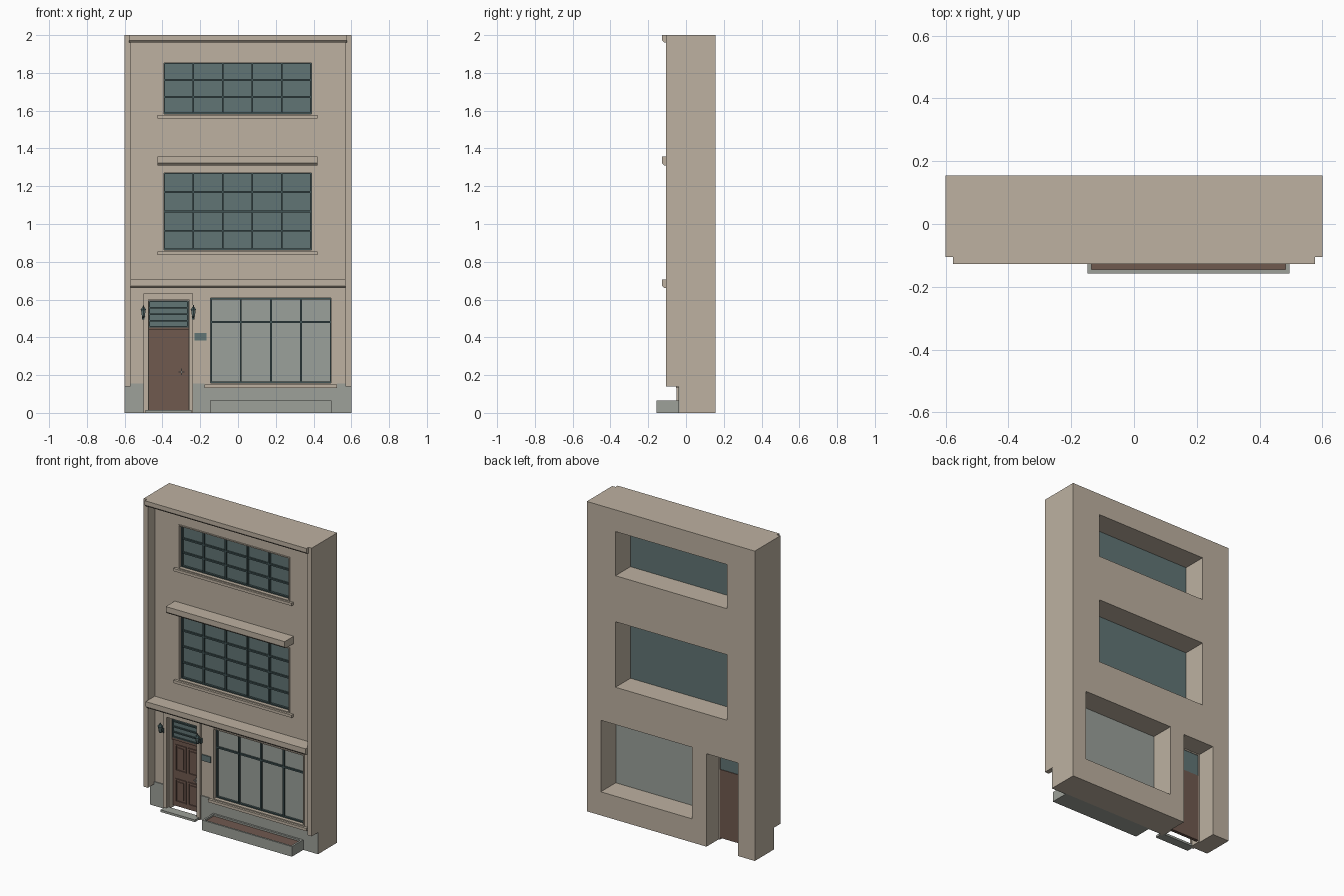
import bpy, bmesh
from mathutils import Matrix

cube = bpy.data.objects.get("Cube")
if cube:
    bpy.data.objects.remove(cube, do_unlink=True)


def material(name, r, g, b):
    m = bpy.data.materials.new(name)
    m.use_nodes = True
    m.diffuse_color = (r, g, b, 1)
    m.node_tree.nodes["Principled BSDF"].inputs["Base Color"].default_value = (r, g, b, 1)
    return m


STONE = material("tan stone", 0.51, 0.44, 0.355)
GREY = material("grey plinth", 0.34, 0.355, 0.32)
GLASS = material("teal glass", 0.12, 0.178, 0.178)
PALE = material("pale shop glass", 0.325, 0.355, 0.325)
FRAME = material("dark teal frame", 0.05, 0.085, 0.088)
WOOD = material("brown wood", 0.16, 0.1, 0.078)
METAL = material("light metal", 0.5, 0.48, 0.44)

WALL = -0.035   # front plane of the wall
BACK = 0.155    # rear plane
HALF = 0.6      # half width


def finish(name, bm, mat):
    bmesh.ops.recalc_face_normals(bm, faces=bm.faces)
    mesh = bpy.data.meshes.new(name)
    bm.to_mesh(mesh)
    bm.free()
    mesh.materials.append(mat)
    ob = bpy.data.objects.new(name, mesh)
    bpy.context.collection.objects.link(ob)
    return ob


def add_box(bm, x, y, z):
    size = [b - a for a, b in (x, y, z)]
    mid = [(a + b) / 2 for a, b in (x, y, z)]
    bmesh.ops.create_cube(bm, size=1, matrix=Matrix.Translation(mid) @ Matrix.Diagonal((*size, 1)))


def boxes(name, mat, *parts):
    bm = bmesh.new()
    for part in parts:
        add_box(bm, *part)
    return finish(name, bm, mat)


def moulding(name, x0, x1, z0, z1):
    """Projecting ledge with a chamfered lower edge."""
    bm = bmesh.new()
    profile = [(WALL, z0), (-0.115, z0), (-0.127, z0 + 0.012), (-0.127, z1), (WALL, z1)]
    face = bm.faces.new([bm.verts.new((x0, y, z)) for y, z in profile])
    ext = bmesh.ops.extrude_face_region(bm, geom=[face])["geom"]
    bmesh.ops.translate(bm, vec=(x1 - x0, 0, 0), verts=[v for v in ext if isinstance(v, bmesh.types.BMVert)])
    return finish(name, bm, STONE)


def border(x0, x1, z0, z1, w, y):
    """Four bars just inside a rectangle."""
    return [((x0, x0 + w), y, (z0, z1)), ((x1 - w, x1), y, (z0, z1)),
            ((x0 + w, x1 - w), y, (z0, z0 + w)), ((x0 + w, x1 - w), y, (z1 - w, z1))]


def window(name, x0, x1, z0, z1, columns, rails, glass):
    """Pane with a stone lining, dark frame and glazing bars on its front."""
    boxes(name + "_glass", glass, ((x0, x1), (-0.004, 0.002), (z0, z1)))
    boxes(name + "_lining", STONE, *border(x0, x1, z0, z1, 0.007, (WALL - 0.006, -0.004)))
    a, b, c, d = x0 + 0.007, x1 - 0.007, z0 + 0.007, z1 - 0.007
    bars = border(a, b, c, d, 0.007, (-0.018, -0.004))
    for i in range(1, columns):
        x = a + (b - a) * i / columns
        bars.append(((x - 0.005, x + 0.005), (-0.016, -0.004), (c, d)))
    for t in rails:
        z = c + (d - c) * t
        bars.append(((a, b), (-0.015, -0.004), (z - 0.005, z + 0.005)))
    boxes(name + "_bars", FRAME, *bars)


# Main wall with openings cut right through
wall = boxes("main_wall", STONE, ((-HALF, HALF), (WALL, BACK), (0, 2)))
upper = (-0.4, 0.395, 1.575, 1.86)
middle = (-0.4, 0.395, 0.855, 1.278)
shop = (-0.152, 0.5, 0.152, 0.614)
door = (-0.48, -0.255, -0.1, 0.6)
for x0, x1, z0, z1 in (upper, middle, shop, door):
    cutter = boxes("opening_cutter", STONE, ((x0, x1), (-0.3, 0.3), (z0, z1)))
    cutter.hide_render = True
    mod = wall.modifiers.new("opening", "BOOLEAN")
    mod.operation = "DIFFERENCE"
    mod.solver = "EXACT"
    mod.object = cutter
    bpy.context.view_layer.objects.active = wall
    bpy.ops.object.modifier_apply(modifier=mod.name)
    bpy.data.objects.remove(cutter, do_unlink=True)

# Side piers that stop above the plinth
for side, s in (("left", 1), ("right", -1)):
    boxes(side + "_pier", STONE, (sorted((s * 0.57, s * HALF)), (-0.105, WALL), (0.14, 2)))

# Ledges
moulding("top_cornice", -0.577, 0.577, 1.96, 2)
moulding("middle_hood", -0.427, 0.422, 1.31, 1.357)
moulding("shop_cornice", -0.57, 0.57, 0.66, 0.705)

# Windows and sills
window("upper_window", *upper, 5, (1 / 3, 2 / 3), GLASS)
window("middle_window", *middle, 5, (0.25, 0.5, 0.75), GLASS)
window("shop_window", *shop, 4, (0.72,), PALE)
for name, x0, x1, z in (("upper", -0.425, 0.42, 1.558), ("middle", -0.425, 0.42, 0.836), ("shop", -0.178, 0.525, 0.133)):
    boxes(name + "_sill", STONE, ((x0, x1), (-0.053, -0.005), (z, z + 0.018)))

# Plinth on both sides of the door
boxes("plinth", GREY, ((-0.599, -0.5), (-0.041, WALL), (0, 0.155)),
      ((-0.24, -0.178), (-0.041, WALL), (0, 0.155)),
      ((-0.178, 0.525), (-0.041, WALL), (0, 0.135)),
      ((0.525, 0.599), (-0.041, WALL), (0, 0.155)))

# Door surround, step and door
boxes("door_surround", STONE, ((-0.5, -0.475), (-0.05, WALL), (0, 0.632)),
      ((-0.26, -0.237), (-0.05, WALL), (0, 0.632)),
      ((-0.475, -0.26), (-0.05, WALL), (0.6, 0.632)))
boxes("door_step", GREY, ((-0.49, -0.245), (-0.09, -0.03), (0, 0.014)))
boxes("door_lining", STONE, ((-0.48, -0.472), (-0.03, 0.03), (0, 0.6)),
      ((-0.263, -0.255), (-0.03, 0.03), (0, 0.6)),
      ((-0.472, -0.263), (-0.03, 0.03), (0.592, 0.6)))
leaf = [((-0.472, -0.263), (0.01, 0.03), (0.012, 0.44))]
for x in (-0.452, -0.36):
    for z0, z1 in ((0.04, 0.19), (0.24, 0.41)):
        leaf += border(x, x + 0.077, z0, z1, 0.008, (0.004, 0.01))
        leaf.append(((x + 0.018, x + 0.059), (0.005, 0.01), (z0 + 0.018, z1 - 0.018)))
boxes("door_leaf", WOOD, *leaf)
boxes("door_head", WOOD, ((-0.472, -0.263), (0, 0.03), (0.44, 0.453)))
boxes("door_handle", METAL, ((-0.302, -0.296), (0, 0.01), (0.2, 0.235)),
      ((-0.315, -0.284), (-0.006, 0), (0.214, 0.219)))

# Light above the door with horizontal bars
boxes("transom_glass", GLASS, ((-0.472, -0.263), (0.01, 0.026), (0.453, 0.592)))
slats = border(-0.472, -0.263, 0.453, 0.592, 0.006, (0, 0.01))
for i in range(1, 4):
    z = 0.453 + 0.139 * i / 4
    slats.append(((-0.466, -0.269), (0.002, 0.01), (z - 0.004, z + 0.004)))
boxes("transom_bars", FRAME, *slats)

# Wall lanterns
for side, x in (("right", -0.501), ("left", -0.236)):
    for part, mat, r1, r2, z0, z1 in (("base", FRAME, 0.004, 0.009, 0.502, 0.512),
                                      ("pane", GLASS, 0.009, 0.014, 0.512, 0.545),
                                      ("cap", FRAME, 0.018, 0.004, 0.545, 0.562),
                                      ("finial", FRAME, 0.004, 0.002, 0.562, 0.57)):
        bm = bmesh.new()
        bmesh.ops.create_cone(bm, cap_ends=True, segments=6, radius1=r1, radius2=r2, depth=z1 - z0,
                              matrix=Matrix.Translation((x, -0.077, (z0 + z1) / 2)))
        finish(side + "_lantern_" + part, bm, mat)
    boxes(side + "_lantern_bracket", FRAME, ((x - 0.003, x + 0.003), (-0.077, WALL), (0.502, 0.508)),
          ((x - 0.007, x + 0.007), (-0.054, WALL), (0.495, 0.525)))

# Plain plate beside the door
boxes("wall_plate", GLASS, ((-0.23, -0.167), (WALL - 0.007, WALL), (0.383, 0.422)))

# Planter box with soil
boxes("planter", GREY, ((-0.148, 0.495), (-0.157, -0.145), (0, 0.065)),
      ((-0.148, 0.495), (-0.053, -0.041), (0, 0.065)),
      ((-0.148, -0.136), (-0.145, -0.053), (0, 0.065)),
      ((0.483, 0.495), (-0.145, -0.053), (0, 0.065)),
      ((-0.136, 0.483), (-0.145, -0.053), (0, 0.012)))
boxes("planter_soil", WOOD, ((-0.136, 0.483), (-0.145, -0.053), (0.012, 0.054)))
